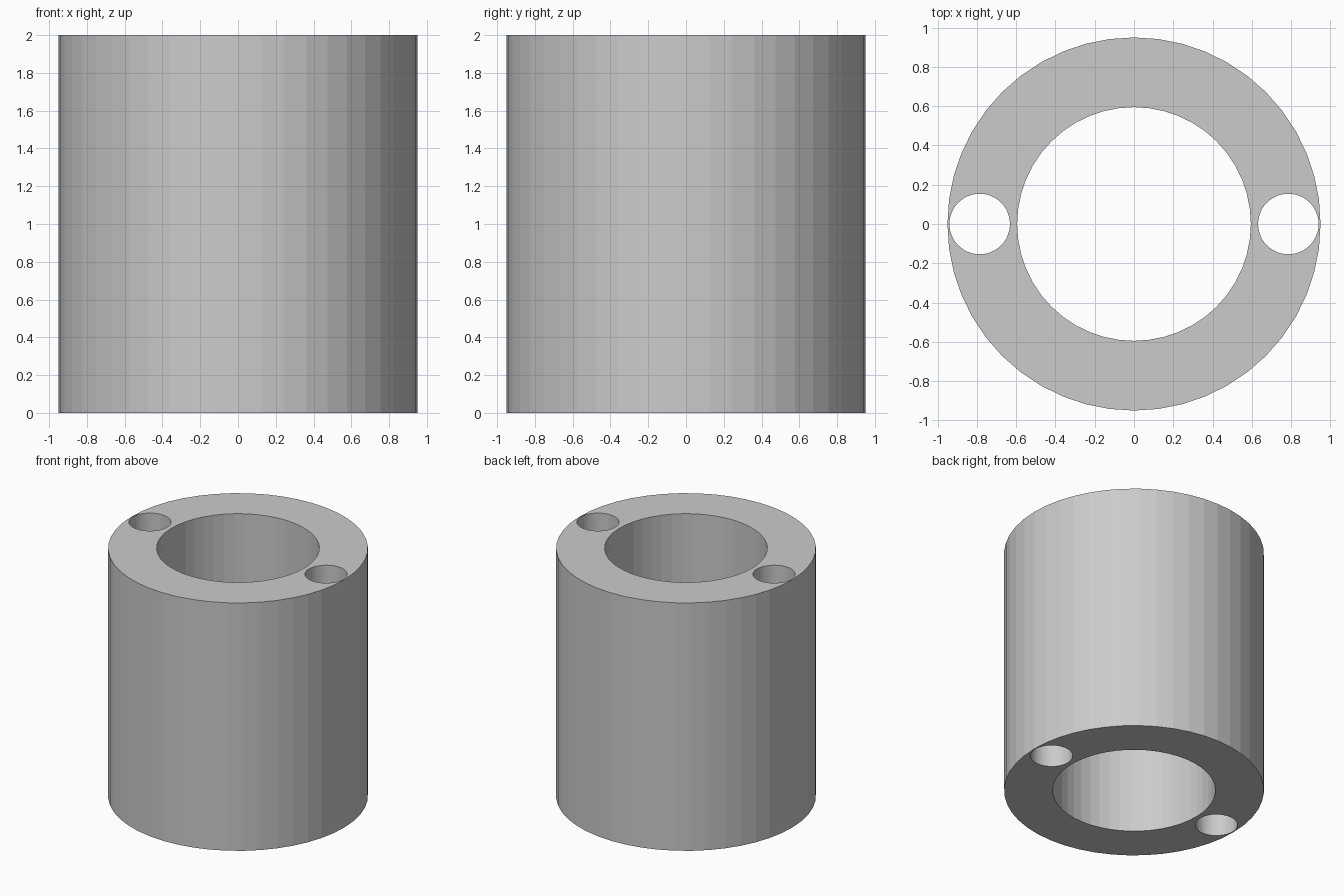
import bpy

if "Cube" in bpy.data.objects:
    bpy.data.objects.remove(bpy.data.objects["Cube"])

HEIGHT = 2.0


def cylinder(name, radius, x=0.0, depth=HEIGHT, sides=48):
    bpy.ops.mesh.primitive_cylinder_add(
        vertices=sides, radius=radius, depth=depth, location=(x, 0, HEIGHT / 2))
    obj = bpy.context.object
    obj.name = name
    return obj


# Solid body of the sleeve
body = cylinder("sleeve_body", 0.95)

# Central bore and the two pin holes, all cut right through
cutters = [
    cylinder("bore_cutter", 0.595, depth=HEIGHT + 0.4),
    cylinder("left_pin_cutter", 0.154, x=-0.786, depth=HEIGHT + 0.4),
    cylinder("right_pin_cutter", 0.154, x=0.786, depth=HEIGHT + 0.4),
]

bpy.ops.object.select_all(action='DESELECT')
body.select_set(True)
bpy.context.view_layer.objects.active = body
for cutter in cutters:
    cutter.hide_render = True
    mod = body.modifiers.new(cutter.name, 'BOOLEAN')
    mod.operation = 'DIFFERENCE'
    mod.solver = 'EXACT'
    mod.object = cutter
    bpy.ops.object.modifier_apply(modifier=mod.name)

# The cutters are no longer needed
for cutter in cutters:
    bpy.data.objects.remove(cutter, do_unlink=True)
